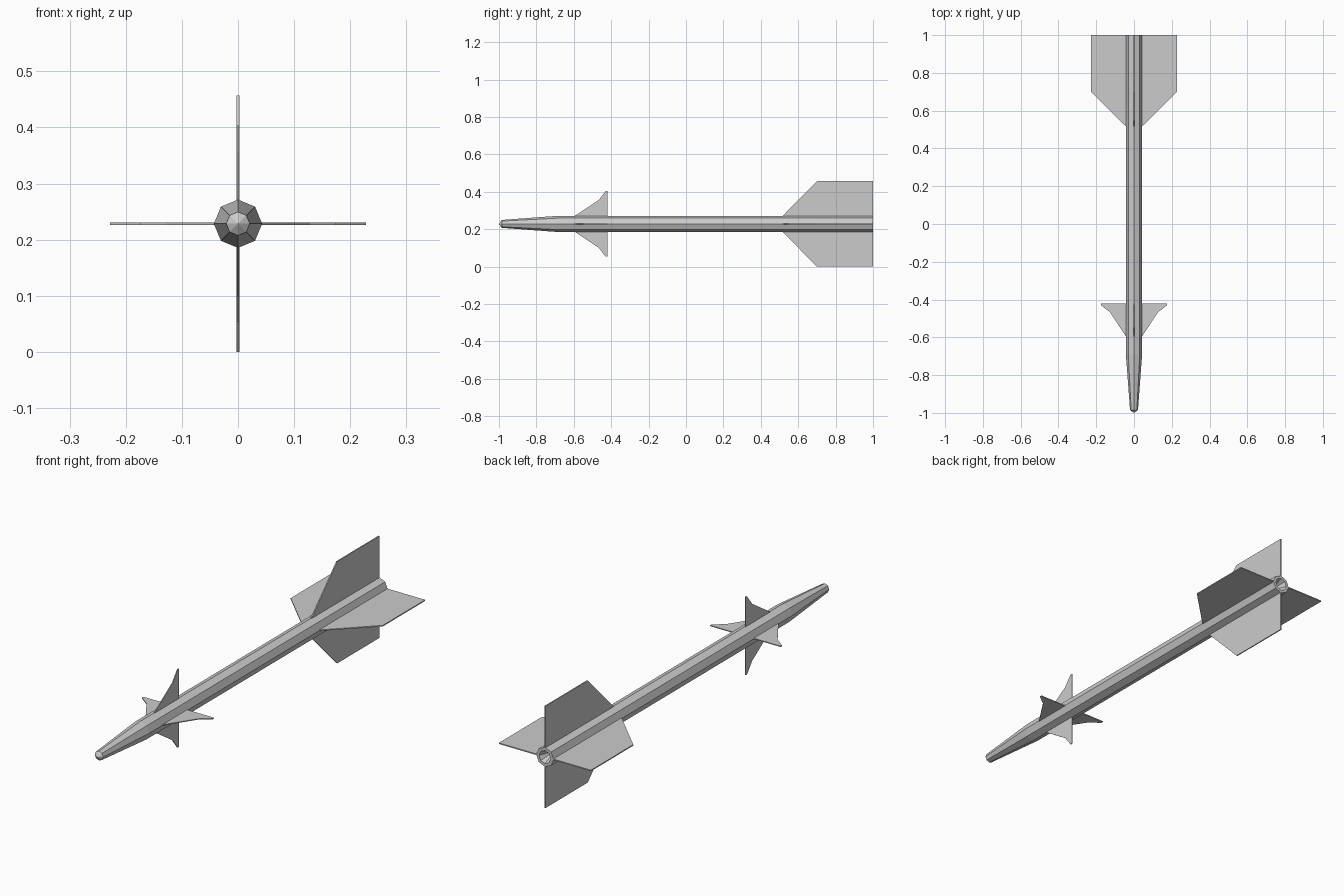
import bpy, bmesh, math
from mathutils import Matrix, Vector

if "Cube" in bpy.data.objects:
    bpy.data.objects.remove(bpy.data.objects["Cube"])

AXIS_Z = 0.2285
SIDES = 8


def finish(name, bm):
    bmesh.ops.remove_doubles(bm, verts=bm.verts, dist=1e-5)
    bmesh.ops.recalc_face_normals(bm, faces=bm.faces)
    mesh = bpy.data.meshes.new(name)
    bm.to_mesh(mesh)
    bm.free()
    obj = bpy.data.objects.new(name, mesh)
    obj.location.z = AXIS_Z
    bpy.context.collection.objects.link(obj)
    return obj


def lathe(name, profile):
    """Spin (y, radius) points around the long axis."""
    bm = bmesh.new()
    verts = [bm.verts.new((r, y, 0)) for y, r in profile]
    edges = [bm.edges.new(pair) for pair in zip(verts, verts[1:])]
    bmesh.ops.spin(bm, geom=verts + edges, cent=(0, 0, 0), axis=(0, 1, 0),
                   angle=math.tau, steps=SIDES)
    return finish(name, bm)


def fin_set(name, outline, thickness):
    """Four flat fins from one (y, radius) outline, a quarter turn apart."""
    for i in range(4):
        turn = Matrix.Rotation(i * math.pi / 2, 4, 'Y')
        bm = bmesh.new()
        face = bm.faces.new([bm.verts.new((r, y, -thickness / 2)) for y, r in outline])
        ext = bmesh.ops.extrude_face_region(bm, geom=[face])
        moved = [v for v in ext["geom"] if isinstance(v, bmesh.types.BMVert)]
        bmesh.ops.translate(bm, verts=moved, vec=Vector((0, 0, thickness)))
        bmesh.ops.transform(bm, matrix=turn, verts=bm.verts)
        finish(f"{name}_{i + 1}", bm)


# Octagonal body: blunt tip, tapered nose, straight tube, hollow nozzle
lathe("body", [(-1.0, 0), (-0.985, 0.021), (-0.69, 0.043),
               (1.0, 0.043), (1.0, 0.029), (0.93, 0)])

# Large tail fins
fin_set("tail_fin", [(0.51, 0.036), (0.70, 0.2285), (1.0, 0.2285), (1.0, 0.036)], 0.005)

# Small swept front fins
fin_set("front_fin", [(-0.605, 0.036), (-0.466, 0.128), (-0.43, 0.175),
                      (-0.42, 0.175), (-0.42, 0.036)], 0.004)
